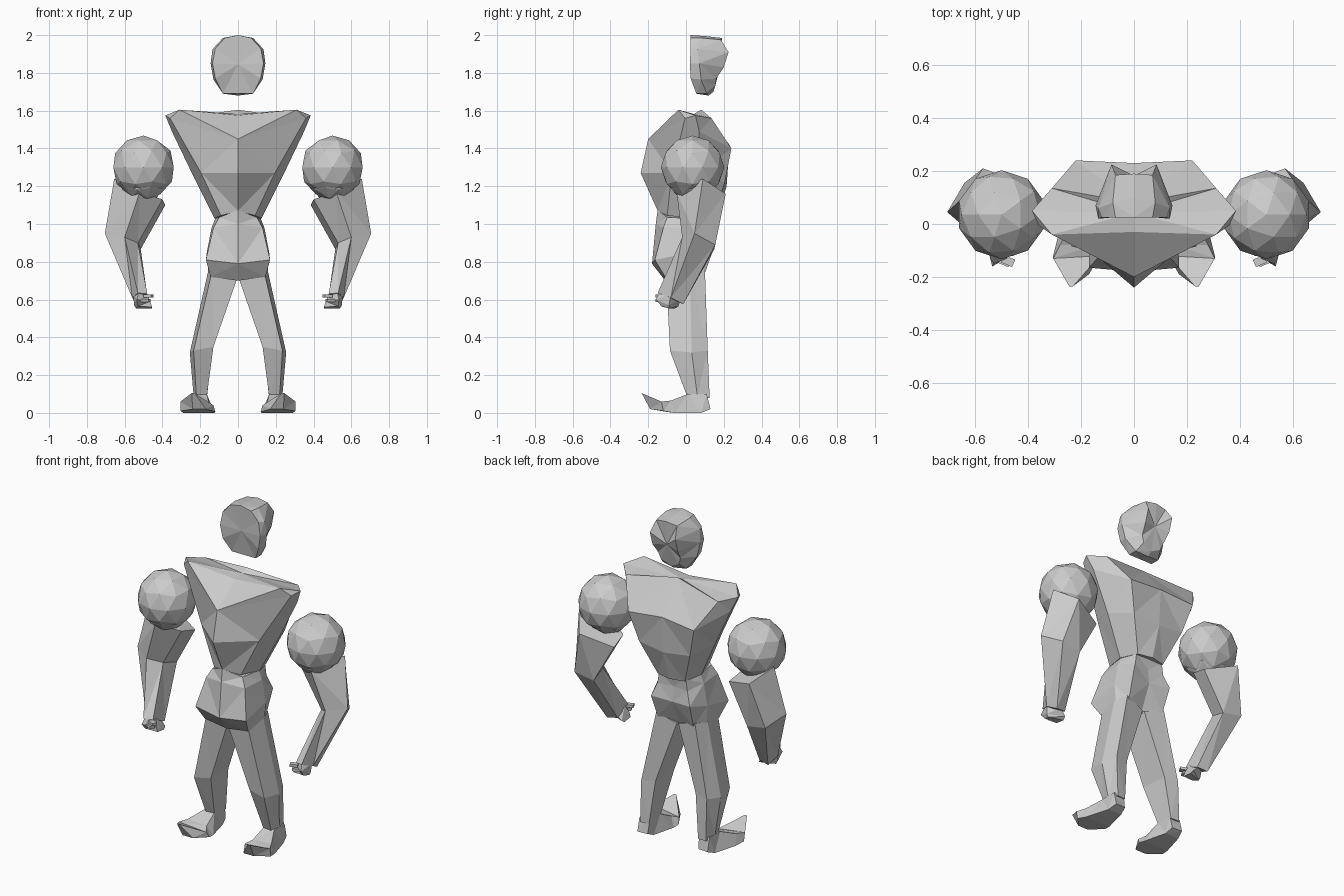
import bpy, bmesh
from mathutils import Vector, Matrix


def finish(name, bm, mirror):
    bmesh.ops.triangulate(bm, faces=[f for f in bm.faces if len(f.verts) == 4])
    bmesh.ops.recalc_face_normals(bm, faces=bm.faces)
    me = bpy.data.meshes.new(name)
    bm.to_mesh(me)
    bm.free()
    ob = bpy.data.objects.new(name, me)
    bpy.context.collection.objects.link(ob)
    if mirror:
        ob.modifiers.new("Mirror", 'MIRROR').use_mirror_merge = False
    return ob


def loft(name, rings, mirror=False):
    """Skin a list of equal-length rings and cap both ends."""
    bm = bmesh.new()
    vs = [[bm.verts.new(p) for p in r] for r in rings]
    n = len(vs[0])
    for a, b in zip(vs, vs[1:]):
        for i in range(n):
            j = (i + 1) % n
            bm.faces.new((a[i], a[j], b[j], b[i]))
    for end in (vs[0], vs[-1]):
        c = bm.verts.new(sum((v.co for v in end), Vector()) / n)
        for i in range(n):
            bm.faces.new((end[i], end[(i + 1) % n], c))
    return finish(name, bm, mirror)


def sym(half):
    """Complete a half ring; first and last points lie on x = 0."""
    return half + [(-x, y, z) for x, y, z in half[-2:0:-1]]


def ball(name, center, radius):
    bm = bmesh.new()
    bmesh.ops.create_icosphere(bm, subdivisions=2, radius=radius,
                               matrix=Matrix.Translation(center))
    return finish(name, bm, True)


def box(name, center, size, rot=0):
    bm = bmesh.new()
    m = (Matrix.Translation(center) @ Matrix.Rotation(rot, 4, 'Z')
         @ Matrix.Diagonal((*size, 1)))
    bmesh.ops.create_cube(bm, size=1, matrix=m)
    return finish(name, bm, True)


# Head: flat face, narrowing skull and jaw
loft("head", [sym(r) for r in (
    [(0, .025, 2.0), (.07, .025, 1.985), (.12, .025, 1.93), (.135, .02, 1.85),
     (.12, .025, 1.77), (.08, .055, 1.69), (0, .055, 1.69)],
    [(0, .1, 1.995), (.08, .08, 1.985), (.135, .06, 1.925), (.145, .07, 1.85),
     (.13, .08, 1.765), (.08, .11, 1.69), (0, .12, 1.68)],
    [(0, .19, 1.985), (.07, .185, 1.975), (.085, .225, 1.91), (.085, .2, 1.83),
     (.075, .16, 1.77), (.06, .155, 1.73), (0, .145, 1.70)],
)])

# Torso: keeled chest tapering to the waist
loft("torso", [sym(r) for r in (
    [(0, -.03, 1.575), (.31, -.04, 1.605), (.385, .05, 1.575),
     (.31, .135, 1.56), (0, .08, 1.605)],
    [(0, -.2, 1.45), (.36, -.005, 1.56), (.35, .07, 1.49),
     (.22, .24, 1.4), (0, .23, 1.42)],
    [(0, -.24, 1.27), (.195, -.075, 1.27), (.24, .06, 1.26),
     (.17, .205, 1.22), (0, .215, 1.2)],
    [(0, -.15, 1.07), (.09, -.1, 1.045), (.125, .03, 1.03),
     (.09, .14, 1.02), (0, .16, 1.02)],
)])

# Pelvis
loft("pelvis", [sym(r) for r in (
    [(0, -.15, 1.075), (.1, -.1, 1.035), (.12, .03, 1.03),
     (.09, .13, 1.03), (0, .13, 1.03)],
    [(0, -.16, 1.0), (.13, -.12, .98), (.14, .03, .98),
     (.1, .13, .96), (0, .12, .96)],
    [(0, -.18, .79), (.17, -.165, .81), (.165, .03, .85),
     (.13, .15, .88), (0, .13, .87)],
    [(0, -.11, .7), (.145, -.11, .72), (.155, .03, .72),
     (.12, .1, .74), (0, .06, .71)],
)])

# Legs
loft("leg", [
    [(.005, -.1, .71), (.14, -.105, .74), (.158, .02, .75), (.13, .1, .76), (.005, .08, .72)],
    [(.13, -.075, .35), (.235, -.085, .33), (.255, .03, .32), (.22, .115, .33), (.135, .1, .34)],
    [(.165, .01, .09), (.22, .005, .09), (.235, .06, .09), (.22, .125, .08), (.165, .12, .08)],
], True)

# Feet: splayed with upturned toe
loft("foot", [
    [(.17, .125, .02), (.235, .13, .02), (.235, .11, .1), (.165, .11, .1)],
    [(.16, .08, 0), (.25, .08, 0), (.235, .01, .1), (.165, .01, .1)],
    [(.125, -.06, 0), (.29, -.06, 0), (.28, -.08, .065), (.155, -.08, .055)],
    [(.12, -.1, .005), (.305, -.12, .01), (.305, -.13, .06), (.13, -.12, .04)],
    [(.17, -.19, .02), (.24, -.19, .02), (.245, -.235, .105), (.23, -.235, .105)],
], True)

# Shoulder balls with a smaller ball over the arm top
ball("shoulder_ball", (.5, .035, 1.3), .168)
ball("lower_shoulder", (.5, .03, 1.25), .13)

# Arms: upper arm, elbow, forearm
loft("arm", [
    [(.655, .09, 1.24), (.52, -.05, 1.17), (.4, .03, 1.13), (.385, .14, 1.1), (.57, .21, 1.16)],
    [(.705, .045, .95), (.6, -.02, .93), (.53, .04, .9), (.515, .15, .867), (.64, .155, .89)],
    [(.56, -.08, .61), (.53, -.15, .635), (.48, -.13, .63), (.475, -.025, .585), (.54, -.015, .575)],
], True)

# Hands: small palm and fingers
loft("palm", [
    [(.555, -.08, .63), (.525, -.14, .64), (.48, -.1, .63), (.5, -.03, .6)],
    [(.55, -.09, .57), (.535, -.16, .6), (.465, -.12, .59), (.46, -.04, .565)],
    [(.54, -.09, .553), (.53, -.13, .565), (.455, -.12, .56), (.455, -.06, .552)],
], True)
for i in range(2):
    box(f"finger_{i}", (.475 + .015 * i, -.14, .618 - .022 * i), (.045, .03, .016), .4)
